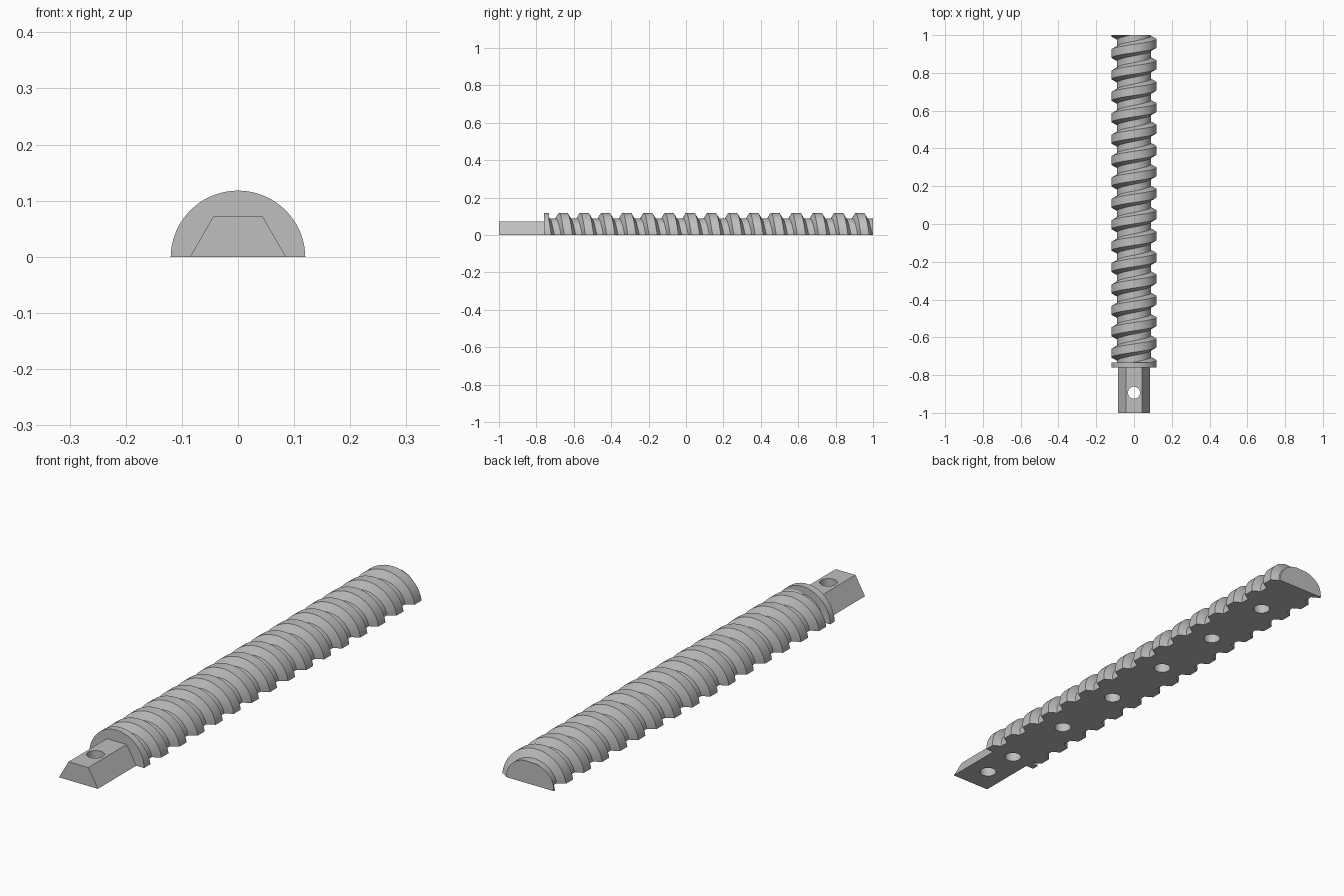
import bpy, bmesh, math
from mathutils import Vector

if "Cube" in bpy.data.objects:
    bpy.data.objects.remove(bpy.data.objects["Cube"], do_unlink=True)

AXIS_Z = -0.002
OUTER, ROOT, PITCH = 0.12, 0.09, 0.1133
SEGS = 72
FRONT, COLLAR, THREAD, BACK = -1.0, -0.76, -0.732, 1.0

steel = bpy.data.materials.new("plain_grey")
steel.use_nodes = True
grey = (0.52, 0.52, 0.52, 1)
steel.diffuse_color = grey
steel.node_tree.nodes["Principled BSDF"].inputs["Base Color"].default_value = grey


def cut(bm, point, normal):
    """Remove everything on the normal side of a plane and cap the opening."""
    geom = bm.verts[:] + bm.edges[:] + bm.faces[:]
    res = bmesh.ops.bisect_plane(bm, geom=geom, dist=1e-6, plane_co=point,
                                 plane_no=normal, clear_outer=True)
    edges = [e for e in res["geom_cut"] if isinstance(e, bmesh.types.BMEdge)]
    bmesh.ops.holes_fill(bm, edges=edges, sides=0)


def finish(bm, name):
    """Cut the part flat at the ground, then make it an object."""
    cut(bm, (0, 0, 0), (0, 0, -1))
    bmesh.ops.recalc_face_normals(bm, faces=bm.faces[:])
    mesh = bpy.data.meshes.new(name)
    bm.to_mesh(mesh)
    bm.free()
    mesh.materials.append(steel)
    obj = bpy.data.objects.new(name, mesh)
    bpy.context.collection.objects.link(obj)
    return obj


def ring_point(radius, angle, y):
    return Vector((radius * math.sin(angle), y, AXIS_Z + radius * math.cos(angle)))


def prism(name, radius, sides, y0, y1, turn=0.0):
    """Bar along y with a regular cross-section."""
    bm = bmesh.new()
    ends = [[bm.verts.new(ring_point(radius, turn + math.tau * i / sides, y))
             for i in range(sides)] for y in (y0, y1)]
    for ring in ends:
        bm.faces.new(ring)
    for i in range(sides):
        j = (i + 1) % sides
        bm.faces.new((ends[0][i], ends[0][j], ends[1][j], ends[1][i]))
    return finish(bm, name)


# Threaded rod: trapezoid thread swept along a right-hand helix
def threaded_rod():
    bm = bmesh.new()
    profile = [(-0.039, ROOT), (-0.022, OUTER), (0.022, OUTER), (0.039, ROOT)]
    first_crest = -0.657
    steps = [(first_crest + turn * PITCH + dy, r)
             for turn in range(-3, 18) for dy, r in profile]
    columns = []
    for i in range(SEGS):
        a = math.tau * i / SEGS
        columns.append([bm.verts.new(ring_point(r, a, y + PITCH * i / SEGS))
                        for y, r in steps])
    # The last column joins the first one pitch further along
    columns.append(columns[0][len(profile):])
    for left, right in zip(columns, columns[1:]):
        for k in range(min(len(left), len(right)) - 1):
            bm.faces.new((left[k], left[k + 1], right[k + 1], right[k]))
    cut(bm, (0, THREAD, 0), (0, -1, 0))
    cut(bm, (0, BACK, 0), (0, 1, 0))
    return finish(bm, "threaded_rod")


rod = threaded_rod()
collar = prism("collar", OUTER, SEGS, COLLAR, THREAD)
shank = prism("hex_shank", 0.0866, 6, FRONT, COLLAR, math.radians(30))


# Hole cutters: one through the shank, a row of blind holes underneath
def hole_cutter(name, y, top):
    bpy.ops.mesh.primitive_cylinder_add(vertices=32, radius=0.032, depth=top + 0.1,
                                        location=(0, y, (top - 0.1) / 2))
    obj = bpy.context.object
    obj.name = name
    obj.data.materials.append(steel)
    obj.hide_render = True
    obj.display_type = 'WIRE'
    return obj


cutters = [hole_cutter("shank_hole_cutter", -0.893, 0.2)]
cutters += [hole_cutter("peg_hole_cutter", -0.74 + 0.304 * i, 0.065) for i in range(6)]


def drill(obj, holes):
    bpy.context.view_layer.objects.active = obj
    for cutter in holes:
        mod = obj.modifiers.new("hole", 'BOOLEAN')
        mod.operation = 'DIFFERENCE'
        mod.solver = 'EXACT'
        mod.object = cutter
        bpy.ops.object.modifier_apply(modifier=mod.name)


drill(shank, cutters[:2])
drill(collar, cutters[1:2])
drill(rod, cutters[1:])
for cutter in cutters:
    bpy.data.objects.remove(cutter, do_unlink=True)

# Smooth the round surfaces and keep the edges crisp
for obj in (rod, collar, shank):
    bpy.ops.object.select_all(action='DESELECT')
    obj.select_set(True)
    bpy.context.view_layer.objects.active = obj
    bpy.ops.object.shade_smooth_by_angle(angle=math.radians(25))
